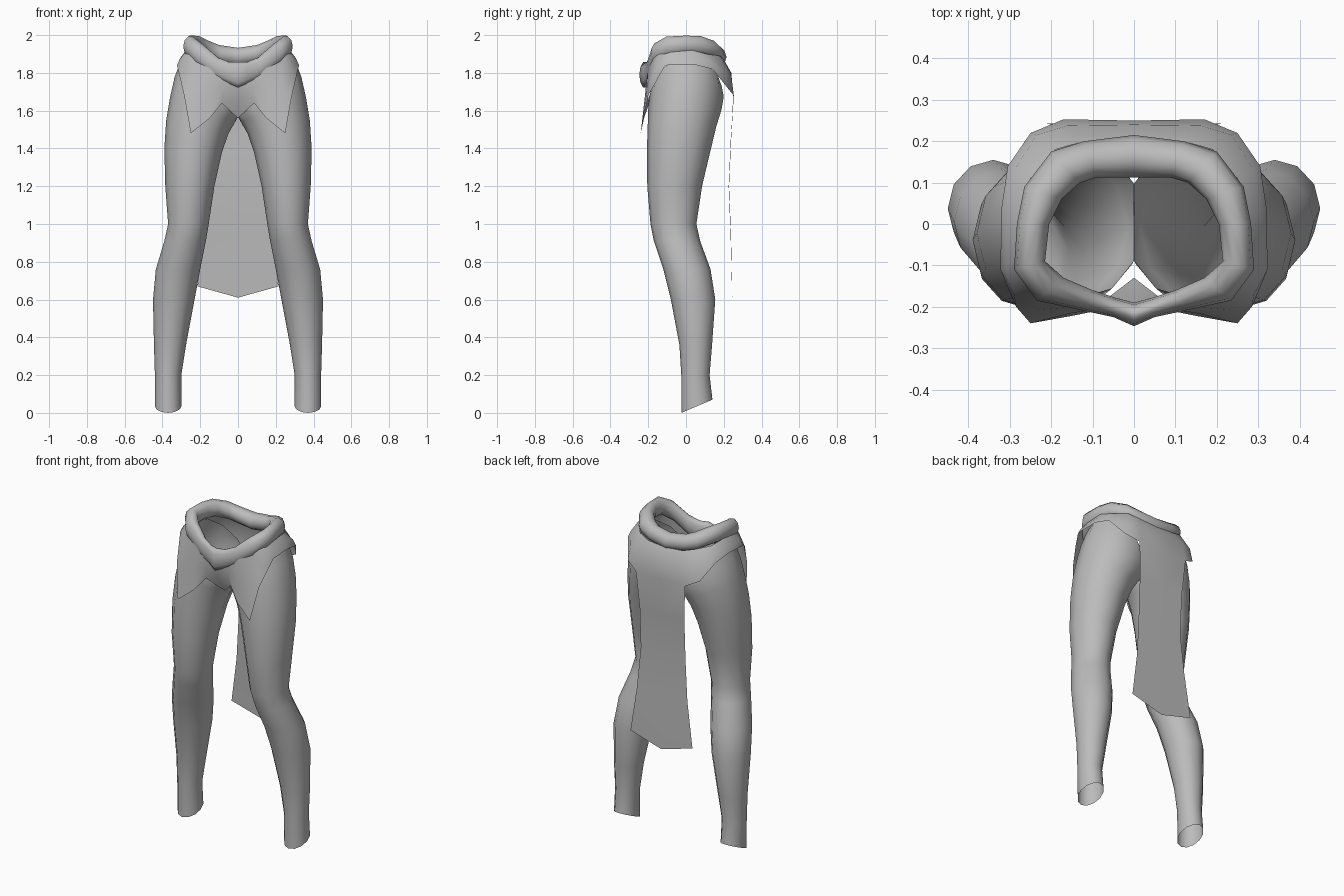
import bpy, bmesh, math

grey = bpy.data.materials.new("plain_grey")
grey.diffuse_color = (0.5, 0.5, 0.5, 1)


def make_object(name, columns, angle=60):
    """Join neighbouring columns of points with quads, then mirror across x."""
    bm = bmesh.new()
    cols = [[bm.verts.new(p) for p in c] for c in columns]
    for a, b in zip(cols, cols[1:]):
        for i in range(min(len(a), len(b)) - 1):
            quad = [a[i], a[i + 1], b[i + 1], b[i]]
            bm.faces.new(quad)
    bmesh.ops.remove_doubles(bm, verts=bm.verts, dist=0.0005)
    geom = bm.verts[:] + bm.edges[:] + bm.faces[:]
    bmesh.ops.mirror(bm, geom=geom, axis='X', merge_dist=0.001)
    bmesh.ops.recalc_face_normals(bm, faces=bm.faces)
    mesh = bpy.data.meshes.new(name)
    bm.to_mesh(mesh)
    bm.free()
    mesh.materials.append(grey)
    ob = bpy.data.objects.new(name, mesh)
    bpy.context.collection.objects.link(ob)
    bpy.ops.object.select_all(action='DESELECT')
    ob.select_set(True)
    bpy.context.view_layer.objects.active = ob
    bpy.ops.object.shade_smooth_by_angle(angle=math.radians(angle))
    return ob


# Legs: rings given as inner z, outer z, inner x, outer x, front y, back y, back lift
SIDES = 12
leg_rows = [
    (0.00, 0.00, .30, .44, -.025, .14, .07),
    (0.20, 0.20, .30, .44, -.025, .125, 0),
    (0.36, 0.36, .275, .445, -.035, .138, 0),
    (0.60, 0.60, .23, .45, -.08, .155, 0),
    (0.76, 0.76, .20, .435, -.12, .13, 0),
    (0.91, 0.91, .17, .39, -.17, .075, 0),
    (1.00, 1.00, .155, .37, -.188, .055, 0),
    (1.20, 1.20, .125, .385, -.205, .085, 0),
    (1.38, 1.40, .085, .39, -.207, .13, 0),
    (1.48, 1.55, .05, .38, -.203, .16, 0),
    (1.54, 1.67, .015, .36, -.20, .188, 0),
    (1.57, 1.78, -.02, .335, -.195, .20, 0),
    (1.58, 1.87, -.03, .30, -.18, .19, 0),
]
rings = []
for zi, zo, xi, xo, yf, yb, lift in leg_rows:
    ring = []
    for k in range(SIDES + 1):
        a = 2 * math.pi * (k % SIDES) / SIDES
        u, v = (1 + math.cos(a)) / 2, (1 + math.sin(a)) / 2
        ring.append((max(0, xi + (xo - xi) * u), yf + (yb - yf) * v,
                     zi + (zo - zi) * u + lift * v))
    rings.append(ring)
make_object("legs", rings, 80)

# Hip cover: columns from front centre round to the back; the last two run down as a tail
tail = [(1.45, .155, .237), (1.2, .155, .226), (0.95, .175, .236), (0.67, .215, .243)]
hip = [
    [(0, -.215, 1.78), (0, -.20, 1.66), (0, -.13, 1.56), (0, .02, 1.57)],
    [(.08, -.205, 1.80), (.08, -.208, 1.72), (.085, -.195, 1.64)],
    [(.14, -.20, 1.84), (.15, -.215, 1.70), (.15, -.222, 1.56)],
    [(.23, -.175, 1.88), (.24, -.208, 1.70), (.25, -.24, 1.48)],
    [(.265, -.14, 1.90), (.29, -.17, 1.80), (.285, -.20, 1.68)],
    [(.28, -.08, 1.91), (.31, -.10, 1.87), (.323, -.11, 1.84)],
    [(.275, .03, 1.92), (.305, .03, 1.88), (.32, .04, 1.845)],
    [(.25, .11, 1.90), (.29, .13, 1.86), (.305, .14, 1.82)],
    [(.19, .18, 1.89), (.235, .215, 1.80), (.25, .22, 1.72)],
    [(.12, .20, 1.87), (.16, .238, 1.80), (.17, .253, 1.68)]
    + [(w, y, z) for z, w, y in tail],
    [(0, .205, 1.86), (0, .24, 1.80), (0, .25, 1.68)]
    + [(0, y + .002, z - .06 * (z < .7)) for z, w, y in tail],
]
make_object("hip_cover", hip, 80)

# Waistband: rolled tube given as outer x, y, inner x, y, centre height, half height
band_rows = [
    (0, -.247, 0, -.19, 1.79, .07),
    (.05, -.225, .045, -.178, 1.80, .06),
    (.12, -.21, .10, -.16, 1.825, .06),
    (.235, -.185, .17, -.13, 1.90, .06),
    (.29, -.11, .215, -.09, 1.94, .055),
    (.283, .0, .205, .0, 1.948, .052),
    (.265, .09, .175, .06, 1.945, .052),
    (.20, .175, .13, .10, 1.92, .052),
    (.12, .20, .09, .112, 1.90, .05),
    (0, .215, 0, .112, 1.885, .05),
]
band = []
for xo, yo, xi, yi, z, h in band_rows:
    ring = []
    for k in range(11):
        a = 2 * math.pi * (k % 10) / 10
        u = (1 + math.cos(a)) / 2
        ring.append((xi + (xo - xi) * u, yi + (yo - yi) * u, z + h * math.sin(a)))
    band.append(ring)
make_object("waistband", band, 80)
